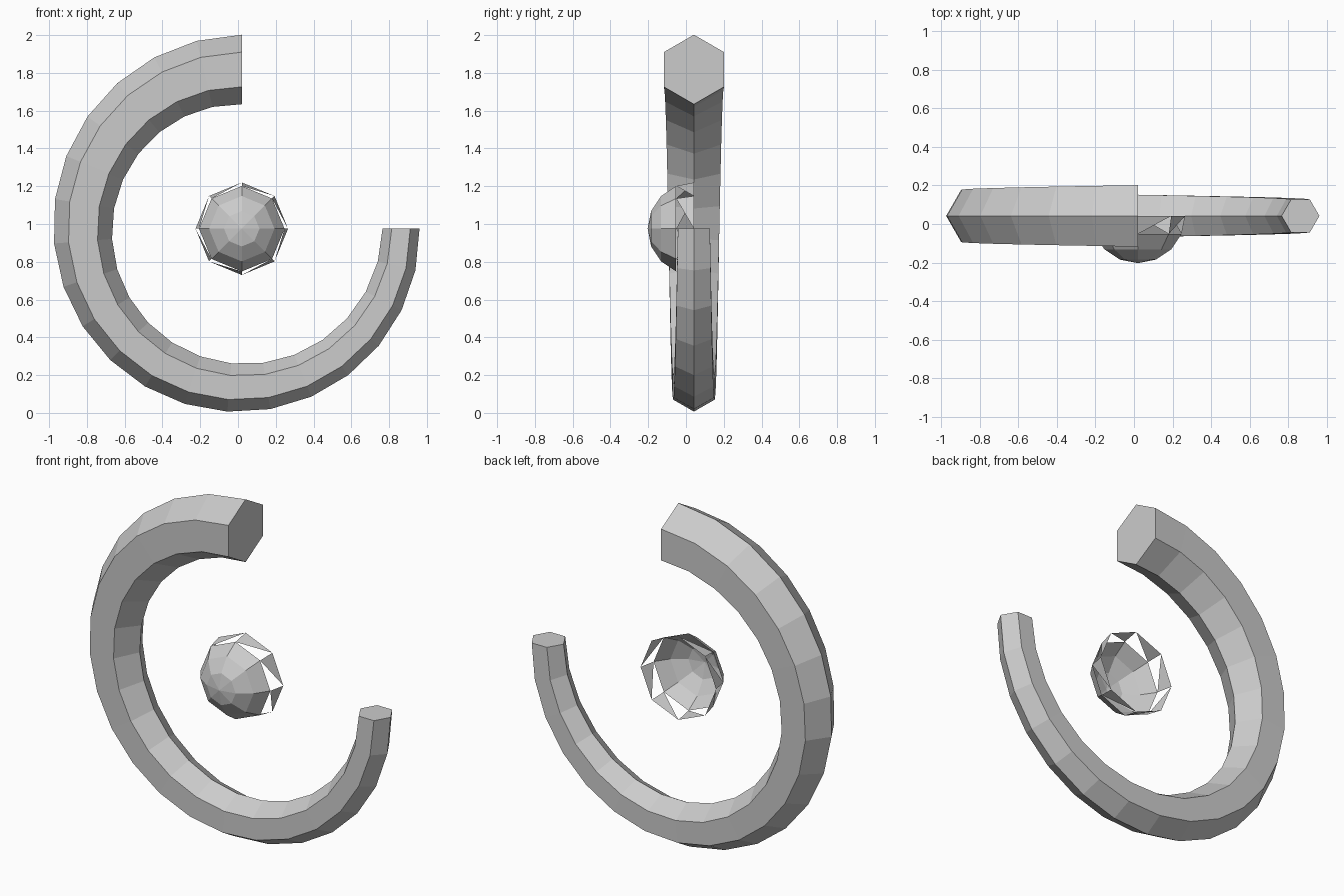
import bpy, bmesh
from math import sin, cos, pi
from mathutils import Vector

cube = bpy.data.objects.get("Cube")
if cube:
    bpy.data.objects.remove(cube, do_unlink=True)

grey = bpy.data.materials.new("plain grey")
grey.use_nodes = True
colour = (0.6, 0.6, 0.6, 1)
grey.diffuse_color = colour
grey.node_tree.nodes["Principled BSDF"].inputs["Base Color"].default_value = colour

CENTRE = Vector((0.02, 0.042, 0.975))


def add_object(name, bm):
    mesh = bpy.data.meshes.new(name)
    bm.to_mesh(mesh)
    bm.free()
    mesh.materials.append(grey)
    obj = bpy.data.objects.new(name, mesh)
    bpy.context.collection.objects.link(obj)
    return obj


def radial(angle):
    return Vector((cos(angle), 0, sin(angle)))


def bridge(bm, a, b):
    n = len(a)
    for i in range(n):
        j = (i + 1) % n
        bm.faces.new((a[i], a[j], b[j], b[i]))


# Tapered three-quarter ring with a hexagonal section
STEPS, SIDES, PATH_RADIUS = 20, 6, 0.843
bm = bmesh.new()
sections = []
for s in range(STEPS + 1):
    t = s / STEPS
    out = radial(pi / 2 + 1.5 * pi * t)
    size = 0.184 + (0.098 - 0.184) * t
    section = []
    for k in range(SIDES):
        a = 2 * pi * k / SIDES
        offset = out * (PATH_RADIUS + size * cos(a))
        section.append(bm.verts.new(CENTRE + offset + Vector((0, size * sin(a), 0))))
    sections.append(section)
for a, b in zip(sections, sections[1:]):
    bridge(bm, a, b)
bm.faces.new(sections[0])
bm.faces.new(sections[-1])
bmesh.ops.recalc_face_normals(bm, faces=bm.faces)
add_object("tapered_ring", bm)

# Open faceted dome facing the front, with a toothed rear rim
SEGMENTS, RADIUS = 8, 0.245
bm = bmesh.new()
rings = []
for r in range(1, 5):
    polar = r * pi / 8
    rings.append([bm.verts.new(CENTRE + radial(2 * pi * k / SEGMENTS) * RADIUS * sin(polar)
                               - Vector((0, RADIUS * cos(polar), 0)))
                  for k in range(SEGMENTS)])
pole = bm.verts.new(CENTRE - Vector((0, RADIUS, 0)))
for a, b in zip(rings[:-1], rings[1:-1]):
    bridge(bm, b, a)
collar, rim = rings[-2:]
for k in range(SEGMENTS):
    j = (k + 1) % SEGMENTS
    bm.faces.new((pole, rings[0][k], rings[0][j]))
    bm.faces.new((collar[j], rim[k], rim[j]))
for f in bm.faces:
    f.normal_update()
    if f.normal.dot(f.calc_center_median() - CENTRE) < 0:
        f.normal_flip()
add_object("centre_dome", bm)
